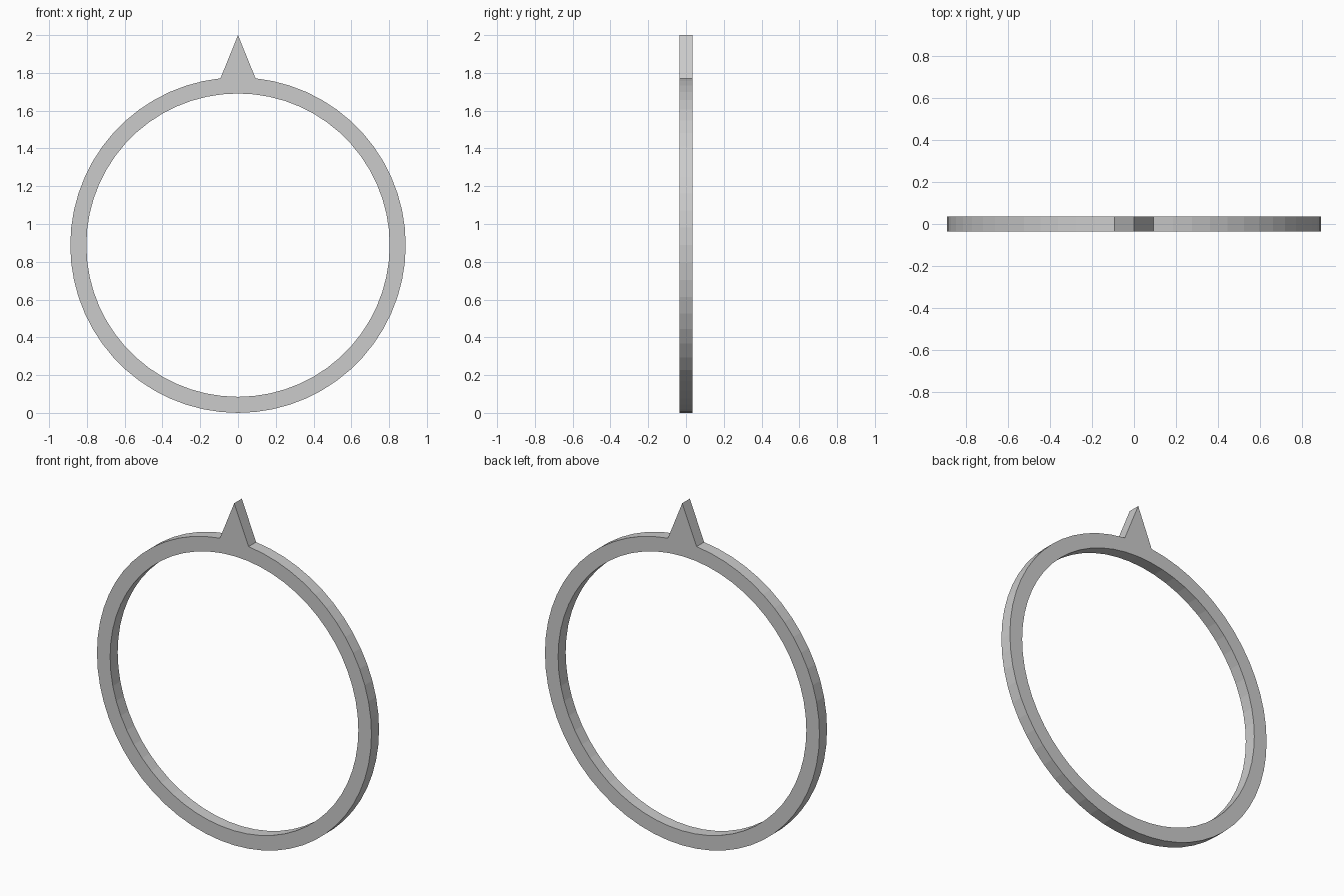
import bpy, bmesh
from math import sin, cos, tau

if "Cube" in bpy.data.objects:
    bpy.data.objects.remove(bpy.data.objects["Cube"])

SEGMENTS = 60
CENTRE_Z, OUTER, INNER, HALF_DEPTH, TIP_Z = 0.888, 0.888, 0.803, 0.035, 2.0

bm = bmesh.new()


def loop(radius, y):
    """Circle of vertices in the xz plane, starting at the top."""
    return [bm.verts.new((radius * sin(tau * i / SEGMENTS), y,
                          CENTRE_Z + radius * cos(tau * i / SEGMENTS)))
            for i in range(SEGMENTS)]


# Square-section ring
loops = [loop(OUTER, -HALF_DEPTH), loop(OUTER, HALF_DEPTH),
         loop(INNER, HALF_DEPTH), loop(INNER, -HALF_DEPTH)]
for k in range(4):
    a, b = loops[k], loops[(k + 1) % 4]
    for i in range(SEGMENTS):
        j = (i + 1) % SEGMENTS
        bm.faces.new((a[i], a[j], b[j], b[i]))

# Pointer: the top outer edge is pulled up to a sharp tip
for outer_loop in loops[:2]:
    outer_loop[0].co.z = TIP_Z

bmesh.ops.recalc_face_normals(bm, faces=bm.faces)
mesh = bpy.data.meshes.new("pointed_ring")
bm.to_mesh(mesh)
bm.free()
bpy.context.collection.objects.link(bpy.data.objects.new("pointed_ring", mesh))
